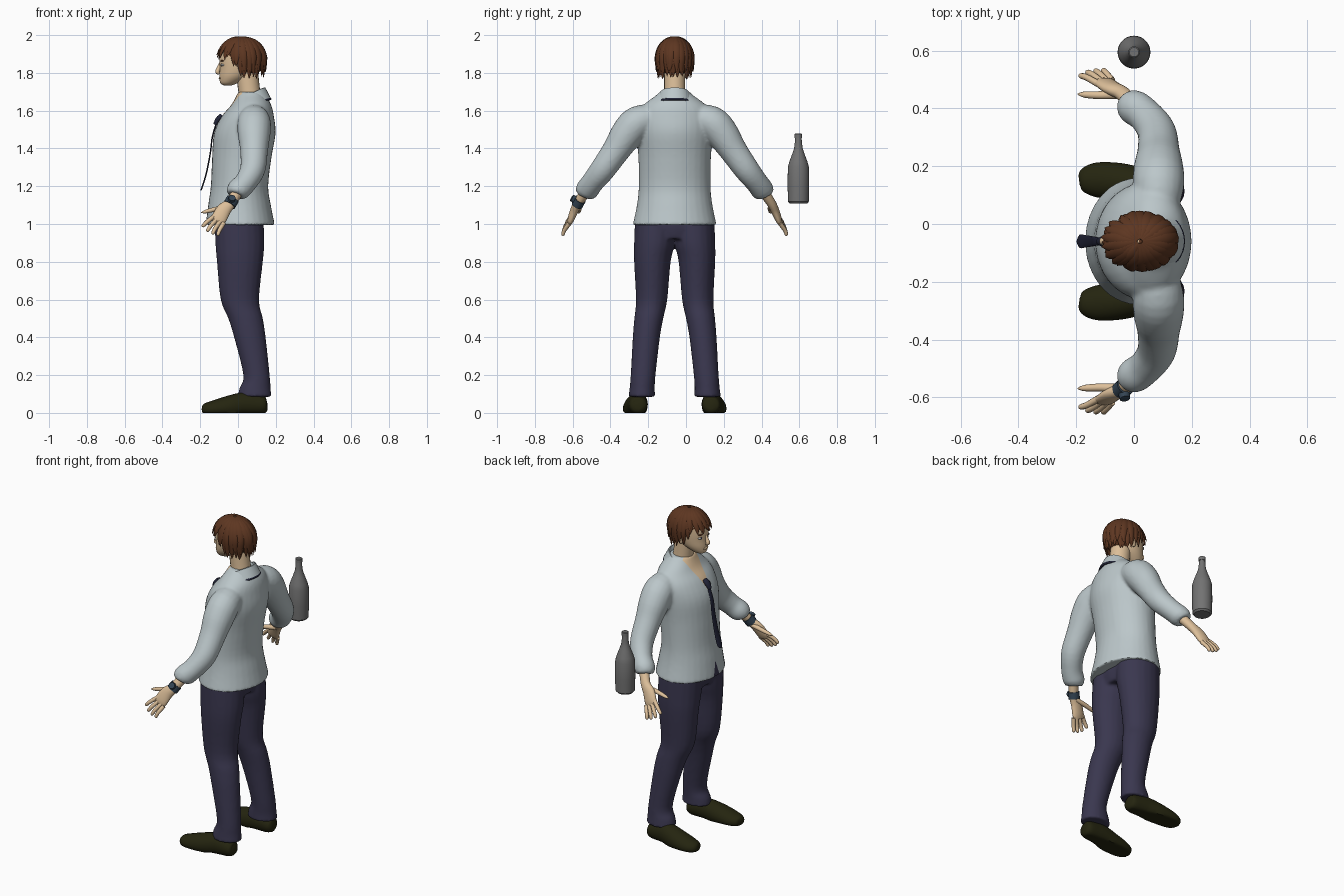
import bpy, bmesh, math, random
from mathutils import Vector
random.seed(4)

cube = bpy.data.objects.get("Cube")
if cube:
    bpy.data.objects.remove(cube, do_unlink=True)
OFFSET_Y = -0.06   # the figure's plane of symmetry


def material(name, rgb):
    m = bpy.data.materials.new(name)
    m.use_nodes = True
    m.diffuse_color = (*rgb, 1)
    m.node_tree.nodes["Principled BSDF"].inputs["Base Color"].default_value = (*rgb, 1)
    return m


SHIRT = material("pale_grey_cloth", (.50, .57, .59))
SKIN = material("skin", (.72, .52, .32))
PANTS = material("dark_blue_cloth", (.042, .038, .078))
SHOE = material("dark_olive_leather", (.018, .018, .005))
HAIR = material("brown_hair", (.11, .037, .015))
TIE = material("navy_silk", (.016, .018, .04))
WATCH = material("blue_steel", (.035, .06, .09))
GLASS = material("grey_bottle", (.17, .17, .17))
WHITE = material("eye_white", (.7, .7, .68))


def spline(st, k):
    """Smoothly resample a list of stations, k steps per segment."""
    out = []
    for i in range(len(st) - 1):
        p = [st[max(i - 1, 0)], st[i], st[i + 1], st[min(i + 2, len(st) - 1)]]
        for j in range(k):
            t = j / k
            out.append([.5 * (2*b + (c - a)*t + (2*a - 5*b + 4*c - d)*t*t
                              + (3*b - a - 3*c + d)*t**3) for a, b, c, d in zip(*p)])
    return out + [list(st[-1])]


def sweep(bm, st, side=1, ref=(0, 1, 0), flat=False, n=20, k=4):
    """Loft elliptical rings through stations (x, y, z, radius_u, radius_v)."""
    st = spline(st, k)
    pts = [Vector((s[0], s[1] * side, s[2])) for s in st]
    ref = Vector((ref[0], ref[1] * side, ref[2]))
    rings = []
    for i, (p, s) in enumerate(zip(pts, st)):
        u, v = Vector((1, 0, 0)), Vector((0, 1, 0))
        if not flat:
            t = (pts[min(i + 1, len(pts) - 1)] - pts[max(i - 1, 0)]).normalized()
            u = (ref - t * ref.dot(t)).normalized()
            v = t.cross(u)
        a, b = max(s[3], .001), max(s[4], .001)
        rings.append([bm.verts.new(p + u * a * math.cos(w) + v * b * math.sin(w))
                      for w in (2 * math.pi * q / n for q in range(n))])
    for r0, r1 in zip(rings, rings[1:]):
        for q in range(n):
            bm.faces.new((r0[q], r0[(q + 1) % n], r1[(q + 1) % n], r1[q]))
    bm.faces.new(rings[0])
    bm.faces.new(rings[-1])


def ball(bm, centre, size):
    new = bmesh.ops.create_uvsphere(bm, u_segments=20, v_segments=12, radius=1)["verts"]
    for v in new:
        v.co = Vector(centre) + Vector([a * b for a, b in zip(v.co, size)])


def finish(name, bm, *mats, voxel=0, angle=50):
    bmesh.ops.recalc_face_normals(bm, faces=bm.faces)
    me = bpy.data.meshes.new(name)
    bm.to_mesh(me)
    bm.free()
    ob = bpy.data.objects.new(name, me)
    bpy.context.collection.objects.link(ob)
    ob.location.y = OFFSET_Y
    if voxel:   # fuse overlapping volumes into one garment
        r = ob.modifiers.new("fuse", "REMESH")
        r.mode, r.voxel_size = "VOXEL", voxel
        s = ob.modifiers.new("soften", "SMOOTH")
        s.factor, s.iterations = .5, 5
        bpy.context.view_layer.update()
        ob.data = bpy.data.meshes.new_from_object(
            ob.evaluated_get(bpy.context.evaluated_depsgraph_get()))
        ob.modifiers.clear()
    ob.data.materials.clear()
    for m in mats:
        ob.data.materials.append(m)
    bpy.ops.object.select_all(action="DESELECT")
    ob.select_set(True)
    bpy.context.view_layer.objects.active = ob
    bpy.ops.object.shade_smooth_by_angle(angle=math.radians(angle))
    return ob


# Shirt: torso and two sleeves fused
bm = bmesh.new()
sweep(bm, [(.012, 0, .995, .183, .222), (.008, 0, 1.1, .166, .2), (.008, 0, 1.2, .152, .19),
           (.02, 0, 1.35, .157, .192), (.036, 0, 1.48, .163, .203), (.052, 0, 1.57, .138, .2),
           (.07, 0, 1.63, .106, .165), (.07, 0, 1.68, .078, .1), (.07, 0, 1.7, .07, .08)],
      flat=True, n=32)
for s in (1, -1):
    sweep(bm, [(.08, .08, 1.57, .065, .065), (.085, .19, 1.54, .088, .088),
               (.085, .25, 1.48, .087, .087), (.085, .31, 1.39, .074, .074),
               (.078, .38, 1.29, .067, .067), (.04, .435, 1.22, .06, .06),
               (.0, .465, 1.178, .061, .061), (-.012, .478, 1.152, .048, .048)], s, (1, 0, 0))
shirt = finish("shirt", bm, SHIRT, SKIN, PANTS, voxel=.009)

# Open neck and split hem, cut into the front of the shirt
bm = bmesh.new()
bm.from_mesh(shirt.data)
NECK, HEM = (1.5, .35), (1.09, -.3)
for apex, slope in (NECK, HEM):
    for s in (1, -1):
        bmesh.ops.bisect_plane(bm, geom=bm.verts[:] + bm.edges[:] + bm.faces[:],
                               plane_co=(0, 0, apex), plane_no=(0, s, -slope))
for f in bm.faces:
    c = f.calc_center_median()
    f.material_index = 0
    if c.x < .02:
        for i, (apex, slope) in enumerate((NECK, HEM)):
            if abs(c.y) < (c.z - apex) * slope:
                f.material_index = i + 1
bm.to_mesh(shirt.data)
bm.free()

# Folded collar, open at the throat
bm = bmesh.new()
rows = []
for i in range(33):
    a = -2.75 + 5.5 * i / 32
    drop = .1 * ((1 - math.cos(a)) / 2) ** 1.3
    rows.append([bm.verts.new((.055 + rx * math.cos(a), ry * math.sin(a), z - drop))
                 for rx, ry, z in ((.072, .066, 1.68), (.084, .077, 1.722), (.09, .083, 1.722),
                                   (.118, .108, 1.668), (.112, .102, 1.664))])
for a, b in zip(rows, rows[1:]):
    for q in range(4):
        bm.faces.new((a[q], b[q], b[q + 1], a[q + 1]))
finish("collar", bm, SHIRT)

# Loosened tie: loop, knot and hanging blade
bm = bmesh.new()
loop = []
for i in range(25):
    a = -3 + 6 * i / 24
    loop.append((.053 + .117 * math.cos(a), .107 * math.sin(a),
                 1.662 - .11 * ((1 - math.cos(a)) / 2) ** 1.3, .007, .007))
sweep(bm, loop, ref=(0, 0, 1), n=8, k=1)
sweep(bm, [(-.085, 0, 1.575, .016, .012), (-.105, 0, 1.555, .02, .014),
           (-.122, 0, 1.525, .012, .01)], n=12)
sweep(bm, [(-.115, 0, 1.53, .012, .005), (-.136, 0, 1.46, .016, .004),
           (-.146, 0, 1.38, .018, .004), (-.166, 0, 1.275, .021, .004),
           (-.188, 0, 1.2, .023, .004), (-.197, 0, 1.178, .003, .003)], n=10)
finish("tie", bm, TIE)

# Trousers: hips and two legs fused
bm = bmesh.new()
sweep(bm, [(.01, 0, .92, .11, .18), (.005, 0, .98, .128, .205), (.005, 0, 1.05, .13, .2)], flat=True)
for s in (1, -1):
    sweep(bm, [(.005, .1, 1.03, .13, .11), (.01, .107, .9, .13, .108), (.01, .118, .8, .122, .097),
               (.01, .122, .6, .102, .083), (.04, .137, .5, .092, .077), (.063, .15, .4, .084, .072),
               (.098, .167, .2, .07, .066), (.09, .172, .13, .083, .067),
               (.088, .174, .085, .09, .071)], s, flat=True)
finish("trousers", bm, PANTS, voxel=.009)

# Shoes with flat soles
bm = bmesh.new()
for s in (1, -1):
    sweep(bm, [(.155, .192, .04, .02, .02), (.14, .192, .04, .045, .045), (.08, .195, .045, .052, .06),
               (.03, .198, .045, .056, .064), (-.05, .208, .03, .063, .06), (-.13, .213, .02, .06, .046),
               (-.178, .212, .02, .04, .03), (-.19, .211, .02, .015, .012)], s)
for v in bm.verts:
    v.co.z = max(v.co.z, 0)
finish("shoes", bm, SHOE)

# Hands with splayed fingers
WIDTH = (.8, .1, -.6)
for s, label in ((1, "right"), (-1, "left")):
    bm = bmesh.new()
    sweep(bm, [(-.005, .475, 1.165, .03, .028), (-.04, .512, 1.11, .029, .024),
               (-.075, .53, 1.075, .038, .022), (-.1, .548, 1.03, .04, .018),
               (-.112, .555, 1.008, .034, .011)], s, WIDTH)
    for i, tip in enumerate(((-.19, .575, .985), (-.165, .588, .96),
                             (-.136, .593, .945), (-.108, .594, .938))):
        root = Vector((-.124 + .016 * i, .545 + .004 * i, 1.043 - .013 * i))
        mid = root.lerp(Vector(tip), .55) + Vector((-.004, .006, 0))
        sweep(bm, [(*root, .012, .012), (*mid, .011, .011),
                   (*mid.lerp(Vector(tip), .8), .009, .009), (*tip, .002, .002)], s, WIDTH, n=10)
    sweep(bm, [(-.05, .51, 1.09, .016, .014), (-.11, .506, 1.08, .014, .013),
               (-.17, .508, 1.066, .011, .01), (-.195, .51, 1.06, .002, .002)], s, n=10)
    finish(label + "_hand", bm, SKIN)

# Wristwatch on the left arm
bm = bmesh.new()
sweep(bm, [(-.028, .5, 1.13, .034, .031), (-.046, .517, 1.1, .034, .031)], -1, WIDTH, k=1)
sweep(bm, [(-.034, .53, 1.13, .02, .02), (-.031, .545, 1.139, .018, .018)], -1, WIDTH, k=1)
finish("wristwatch", bm, WATCH, angle=35)

# Head, neck, nose and ears
bm = bmesh.new()
sweep(bm, [(.075, 0, 1.6, .06, .06), (.06, 0, 1.7, .058, .056), (.045, 0, 1.82, .06, .056)], flat=True)
sweep(bm, [(-.055, 0, 1.734, .022, .018), (-.047, 0, 1.747, .047, .038), (-.02, 0, 1.78, .078, .062),
           (.0, 0, 1.82, .097, .075), (.014, 0, 1.87, .113, .082), (.02, 0, 1.92, .112, .082),
           (.02, 0, 1.96, .09, .065), (.02, 0, 1.985, .04, .03)], flat=True, n=28)
sweep(bm, [(-.088, 0, 1.86, .007, .008), (-.102, 0, 1.825, .01, .011),
           (-.109, 0, 1.805, .014, .012), (-.098, 0, 1.796, .009, .006)], n=10)
ball(bm, (-.093, 0, 1.772), (.009, .022, .007))
for s in (1, -1):
    ball(bm, (.022, s * .08, 1.825), (.018, .01, .03))
finish("head", bm, SKIN)

# Eyes and brows
for name, mat, x, z, size in (("eyes", WHITE, -.078, 1.842, (.012, .015, .007)),
                              ("irises", TIE, -.086, 1.842, (.006, .006, .007)),
                              ("brows", HAIR, -.082, 1.864, (.012, .02, .004))):
    bm = bmesh.new()
    for s in (1, -1):
        ball(bm, (x, s * .035, z), size)
    finish(name, bm, mat)

# Hair: trimmed cap under layered tapering locks
bm = bmesh.new()
ball(bm, (.025, 0, 1.878), (.12, .093, .108))
bmesh.ops.bisect_plane(bm, geom=bm.verts[:] + bm.edges[:] + bm.faces[:], plane_co=(-.1, 0, 1.94),
                       plane_no=(.9, 0, 1), clear_inner=True)
for layer, count in ((0, 26), (1, 22)):
    for i in range(count):
        th = 2 * math.pi * (i + .5 * layer) / count
        f = min(max((math.cos(th) + .6) / .7, 0), 1)
        end = 1.45 + 1.05 * f * f * (3 - 2 * f) - .35 * layer * f + random.uniform(-.12, .14)
        twist = random.uniform(-.12, .12)
        lock = []
        for j in range(7):
            t = j / 6
            phi = .12 + (end - .12) * t
            r = math.sin(phi) if phi < 1.57 else 1 - .13 * (phi - 1.57)
            r += .05 * layer * t + .06 * t ** 5 - .05
            a = th + twist * t
            w = .023 * min(1, .3 + 2.5 * t) * (1 - t ** 4) + .001
            lock.append((.02 + .13 * r * math.cos(a), .1 * r * math.sin(a),
                         1.87 + .121 * math.cos(phi), w, .4 * w))
        sweep(bm, lock, ref=(-math.sin(th), math.cos(th), 0), n=8, k=2)
finish("hair", bm, HAIR, angle=60)

# Bottle floating beside the right arm
bm = bmesh.new()
sweep(bm, [(0, .655, z, r, r) for z, r in (
    (1.108, .046), (1.118, .055), (1.2, .057), (1.3, .056), (1.33, .048), (1.37, .033), (1.4, .023),
    (1.42, .02), (1.455, .017), (1.456, .02), (1.476, .02), (1.479, .016))], flat=True, n=28, k=1)
finish("bottle", bm, GLASS, angle=35)
